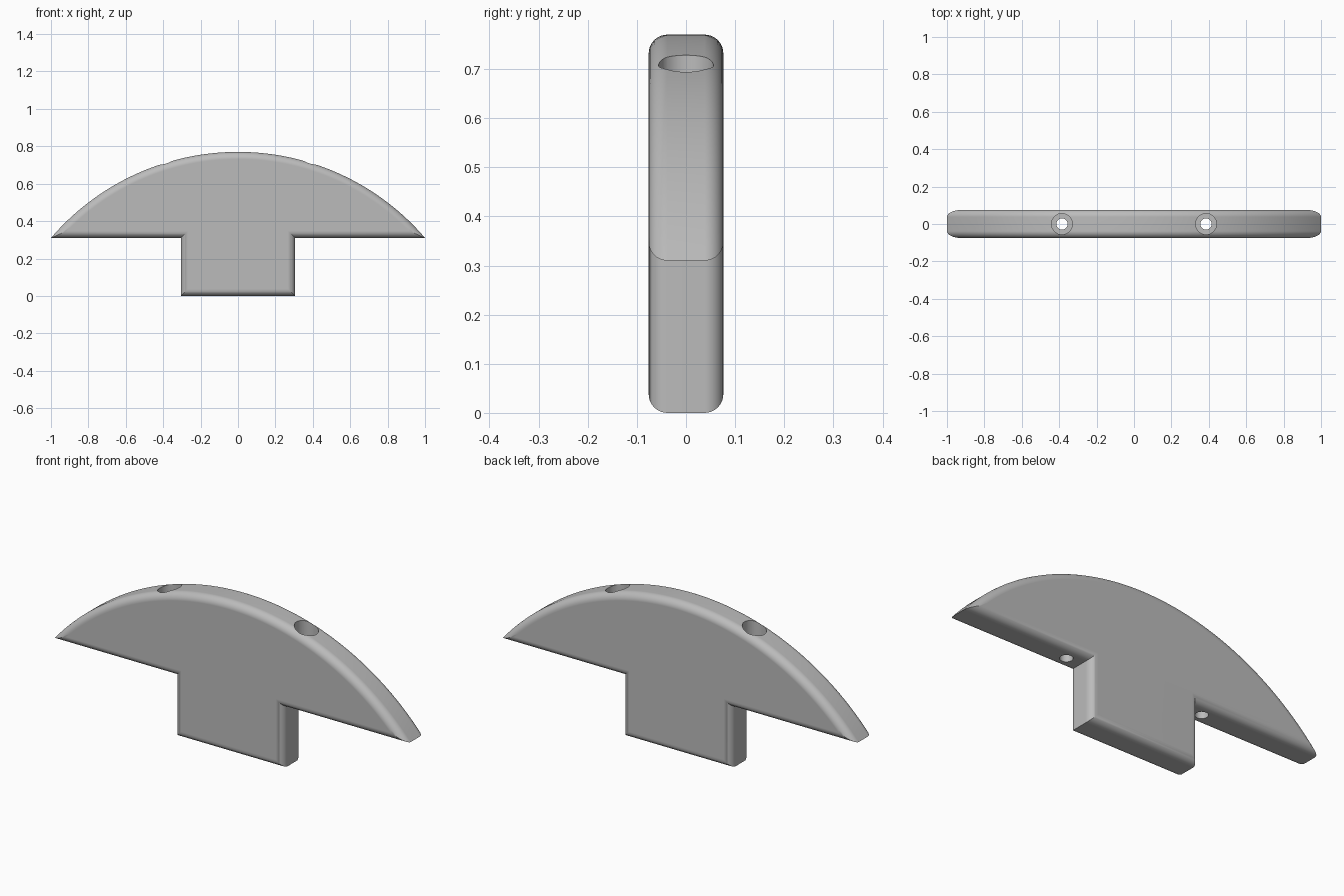
import bpy
import bmesh
import math

cube = bpy.data.objects.get("Cube")
if cube:
    bpy.data.objects.remove(cube, do_unlink=True)

grey = bpy.data.materials.new("plain_grey")
grey.use_nodes = True
COLOUR = (0.5, 0.5, 0.5, 1)
grey.diffuse_color = COLOUR
grey.node_tree.nodes["Principled BSDF"].inputs["Base Color"].default_value = COLOUR

TOP, SHELF, STEM = 0.77, 0.31, 0.305
HALF_DEPTH, ROUND = 0.076, 0.038
RADIUS = (1 + (TOP - SHELF) ** 2) / (2 * (TOP - SHELF))
ARC_STEPS, ROUND_STEPS = 72, 8


def outline(inset):
    """Arched top with a square stem below, shrunk evenly by inset."""
    r, shelf, stem = RADIUS - inset, SHELF + inset, STEM - inset
    centre = TOP - RADIUS
    sweep = math.acos((shelf - centre) / r)
    arc = []
    for i in range(ARC_STEPS + 1):
        a = sweep * (1 - 2 * i / ARC_STEPS)
        arc.append((r * math.sin(a), centre + r * math.cos(a)))
    return arc + [(-stem, shelf), (-stem, inset), (stem, inset), (stem, shelf)]


def make_object(name, bm):
    bmesh.ops.recalc_face_normals(bm, faces=bm.faces)
    mesh = bpy.data.meshes.new(name)
    bm.to_mesh(mesh)
    bm.free()
    obj = bpy.data.objects.new(name, mesh)
    obj.data.materials.append(grey)
    bpy.context.collection.objects.link(obj)
    return obj


def loft(bm, rings):
    """Skin a stack of equal rings and cap both ends."""
    loops = [[bm.verts.new(p) for p in ring] for ring in rings]
    for a, b in zip(loops, loops[1:]):
        for i in range(len(a)):
            j = (i + 1) % len(a)
            bm.faces.new((a[i], a[j], b[j], b[i]))
    bm.faces.new(loops[0])
    bm.faces.new(loops[-1])


# Body with rounded front and back rims
section = []
for i in range(ROUND_STEPS + 1):
    t = math.pi / 2 * i / ROUND_STEPS
    section.append((ROUND * (1 - math.sin(t)),
                    HALF_DEPTH - ROUND + ROUND * math.cos(t)))
section = [(d, -y) for d, y in section] + [(d, y) for d, y in reversed(section)]
bm = bmesh.new()
# The section runs from the front face, round the rim, to the back face
section.sort(key=lambda s: s[1])
loft(bm, [[(x, y, z) for x, z in outline(d)] for d, y in section])
body = make_object("handle_body", bm)

# Stepped screw holes: wide bore above, narrow bore right through
bm = bmesh.new()
for x in (-0.385, 0.385):
    rings = []
    for r, z in ((0.03, 0.2), (0.03, 0.5), (0.056, 0.5), (0.056, 0.9)):
        rings.append([(x + r * math.cos(math.tau * k / 40),
                       r * math.sin(math.tau * k / 40), z) for k in range(40)])
    loft(bm, rings)
cutter = make_object("screw_hole_cutter", bm)
cutter.hide_render = True

bpy.ops.object.select_all(action="DESELECT")
body.select_set(True)
bpy.context.view_layer.objects.active = body
holes = body.modifiers.new("screw_holes", "BOOLEAN")
holes.operation = "DIFFERENCE"
holes.solver = "EXACT"
holes.object = cutter
bpy.ops.object.modifier_apply(modifier=holes.name)
bpy.data.objects.remove(cutter, do_unlink=True)

# Smooth rims, flat faces
bpy.ops.object.shade_smooth_by_angle(angle=math.radians(30))
normals = body.modifiers.new("even_shading", "WEIGHTED_NORMAL")
normals.keep_sharp = True
